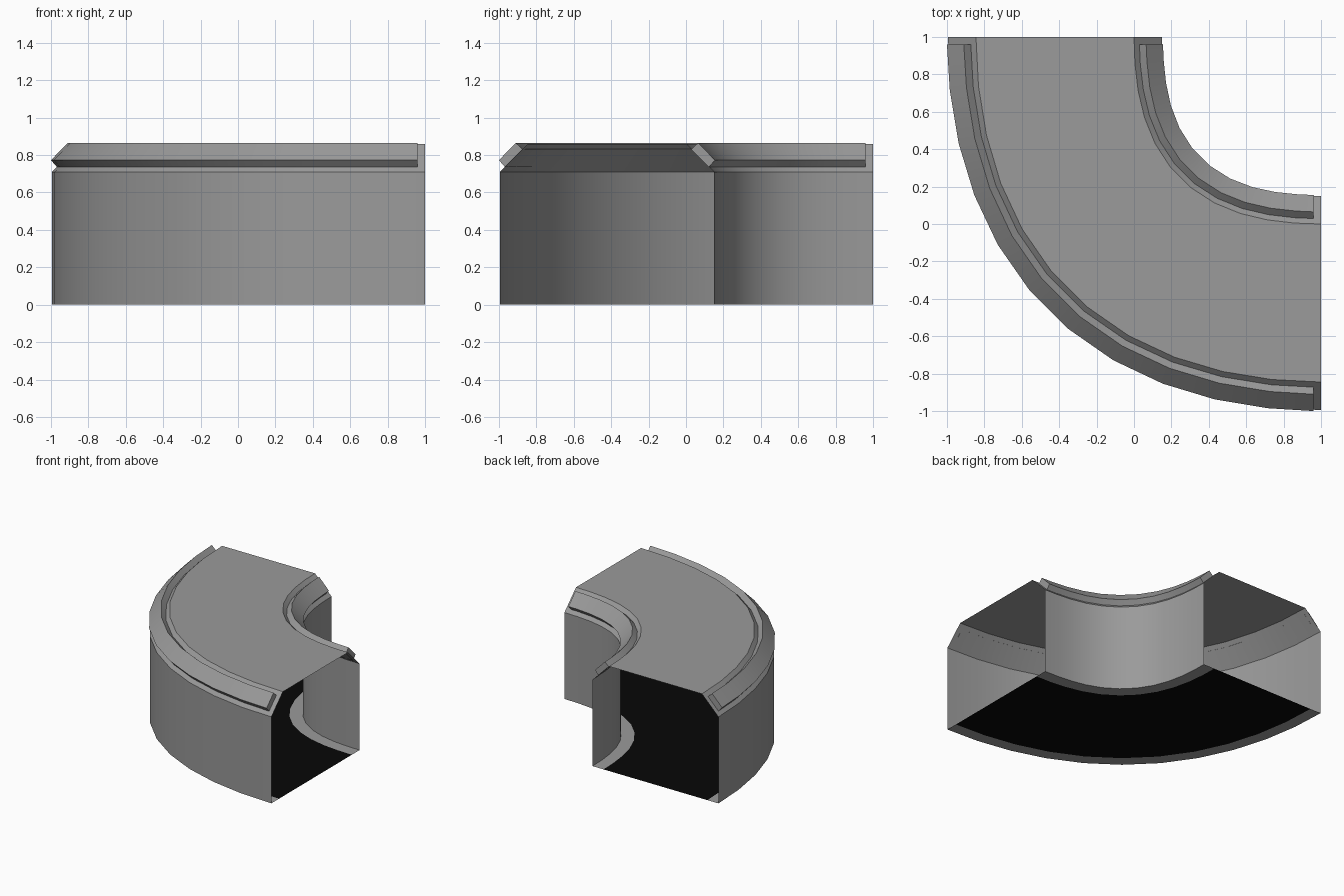
import bpy, bmesh, math

if "Cube" in bpy.data.objects:
    bpy.data.objects.remove(bpy.data.objects["Cube"])

SEGS = 11  # facets around the quarter bend


def material(name, v):
    m = bpy.data.materials.new(name)
    m.diffuse_color = (v, v, v, 1)
    m.use_nodes = True
    m.node_tree.nodes["Principled BSDF"].inputs["Base Color"].default_value = m.diffuse_color
    return m


grey = material("dark_grey", 0.325)
black = material("black", 0.002)


def bend_point(r, z, i, inset):
    # Quarter bend around (1, 1), bulging slightly towards its middle
    a = math.pi / 2 * i / SEGS
    rr = r + 0.066 * math.sin(2 * a) ** 2
    x, y = 1 - rr * math.cos(a), 1 - rr * math.sin(a)
    if i == 0:
        y -= inset
    if i == SEGS:
        x -= inset
    return x, y, z


def sweep(name, profile, mat, closed=False, inset=0.0):
    bm = bmesh.new()
    rings = [[bm.verts.new(bend_point(r, z, i, inset)) for r, z in profile]
             for i in range(SEGS + 1)]
    n = len(profile)
    for a, b in zip(rings, rings[1:]):
        for j in range(n if closed else n - 1):
            k = (j + 1) % n
            bm.faces.new((a[j], b[j], b[k], a[k]))
    if closed:
        bm.faces.new(rings[0])
        bm.faces.new(rings[-1])
        bmesh.ops.recalc_face_normals(bm, faces=bm.faces)
    me = bpy.data.meshes.new(name)
    bm.to_mesh(me)
    bm.free()
    me.materials.append(mat)
    ob = bpy.data.objects.new(name, me)
    bpy.context.collection.objects.link(ob)
    bpy.ops.object.select_all(action='DESELECT')
    ob.select_set(True)
    bpy.context.view_layer.objects.active = ob
    bpy.ops.object.shade_smooth_by_angle(angle=math.radians(30))
    return ob


# Open-ended shell: bottom lips, walls, chamfers and top
sweep("shell", [(1.895, 0), (1.995, 0), (1.995, 0.71), (1.845, 0.86),
                (1.0, 0.86), (0.85, 0.71), (0.85, 0), (0.95, 0)], grey)

# Black floor between the lips
sweep("floor", [(0.95, 0), (1.895, 0)], black)

# Raised rails lying on both chamfers, mirrored about the bend's mid line
rail = [(1.967, 0.735), (2.0, 0.773), (1.91, 0.865), (1.872, 0.83)]
sweep("outer_rail", rail, grey, True, 0.04)
sweep("inner_rail", [(2.845 - r, z) for r, z in rail], grey, True, 0.04)
